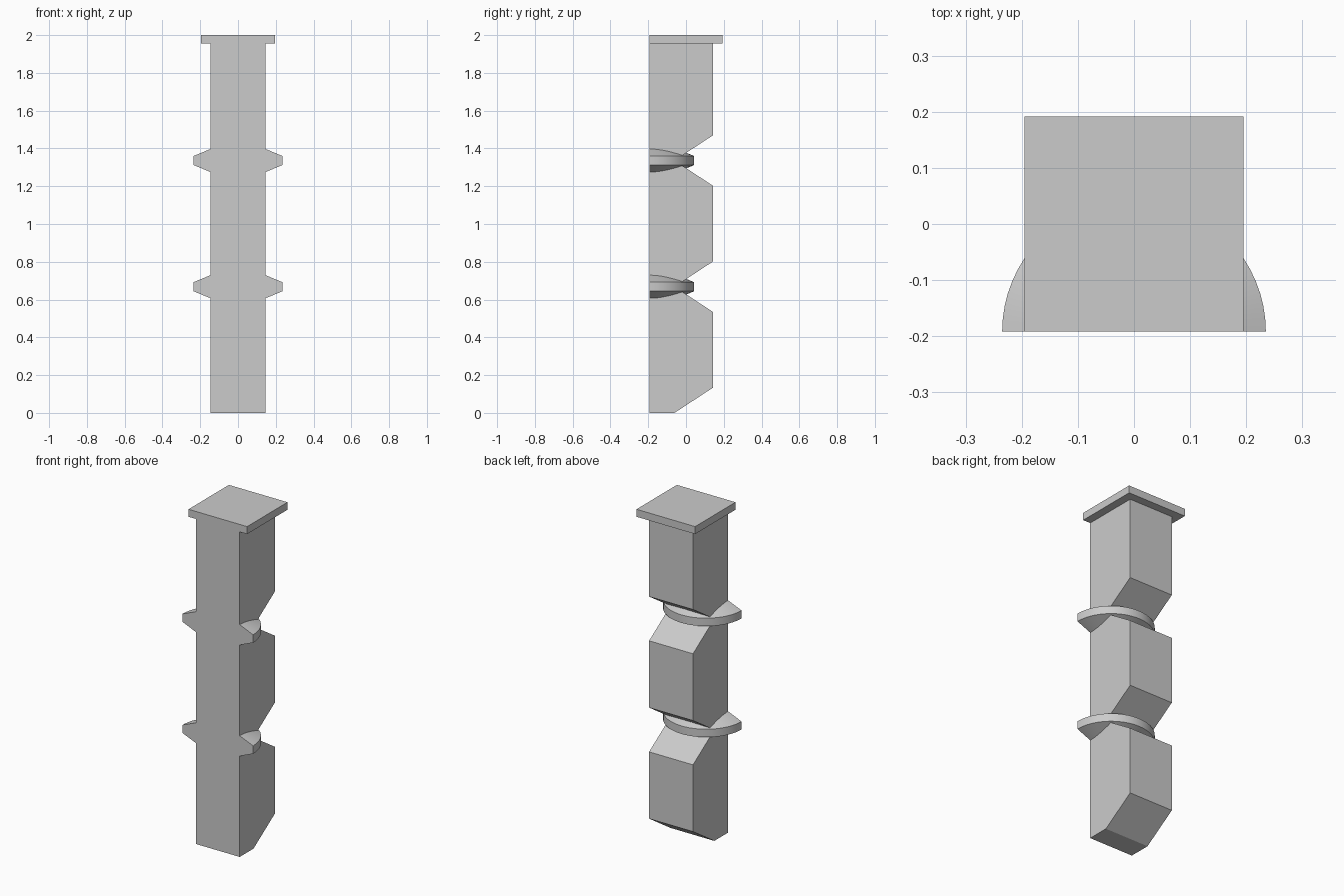
import bpy, bmesh, math
from mathutils import Vector

if "Cube" in bpy.data.objects:
    bpy.data.objects.remove(bpy.data.objects["Cube"])

FRONT, BACK, NECK = -0.192, 0.142, -0.061
HALF_WIDTH = 0.146
PITCH, BEVEL = 0.668, 0.133

stone = bpy.data.materials.new("light_grey_stone")
stone.use_nodes = True
grey = (0.6, 0.6, 0.6, 1)
stone.diffuse_color = grey
stone.node_tree.nodes["Principled BSDF"].inputs["Base Color"].default_value = grey


def finish(name, bm):
    bmesh.ops.recalc_face_normals(bm, faces=bm.faces)
    mesh = bpy.data.meshes.new(name)
    bm.to_mesh(mesh)
    bm.free()
    mesh.materials.append(stone)
    obj = bpy.data.objects.new(name, mesh)
    bpy.context.collection.objects.link(obj)
    return obj


def side_profile(name, points, half_width):
    """Extrude a (y, z) outline across x."""
    bm = bmesh.new()
    face = bm.faces.new([bm.verts.new((-half_width, y, z)) for y, z in points])
    geom = bmesh.ops.extrude_face_region(bm, geom=[face])["geom"]
    moved = [g for g in geom if isinstance(g, bmesh.types.BMVert)]
    bmesh.ops.translate(bm, verts=moved, vec=(2 * half_width, 0, 0))
    return finish(name, bm)


def half_ring(name, z):
    """Half of a collar with a straight rim and conical shoulders."""
    bm = bmesh.new()
    profile = [(0, 0.061), (HALF_WIDTH, 0.061), (0.235, 0.024),
               (0.235, -0.024), (HALF_WIDTH, -0.061), (0, -0.061)]
    verts = [bm.verts.new((r, FRONT, z + h)) for r, h in profile]
    face = bm.faces.new(verts)
    bmesh.ops.spin(bm, geom=[face] + list(face.edges) + verts, cent=(0, FRONT, 0),
                   axis=Vector((0, 0, 1)), angle=math.pi, steps=32)
    bmesh.ops.remove_doubles(bm, verts=bm.verts, dist=0.0001)
    obj = finish(name, bm)
    bpy.ops.object.select_all(action="DESELECT")
    obj.select_set(True)
    bpy.context.view_layer.objects.active = obj
    bpy.ops.object.shade_smooth_by_angle(angle=math.radians(20))


# Stacked shaft blocks, chamfered at the back
for i, name in enumerate(("lower_block", "middle_block", "upper_block")):
    base, top = i * PITCH, (i + 1) * PITCH
    outline = [(FRONT, base), (NECK, base), (BACK, base + BEVEL)]
    if i < 2:
        outline += [(BACK, top - BEVEL), (NECK, top), (FRONT, top)]
    else:
        outline += [(BACK, 1.955), (FRONT, 1.955)]
    side_profile(name, outline, HALF_WIDTH)

# Collars at the joints
half_ring("lower_collar", PITCH)
half_ring("upper_collar", 2 * PITCH)

# Flat cap slab
side_profile("cap_slab", [(FRONT, 1.955), (-FRONT, 1.955), (-FRONT, 2), (FRONT, 2)], 0.195)
